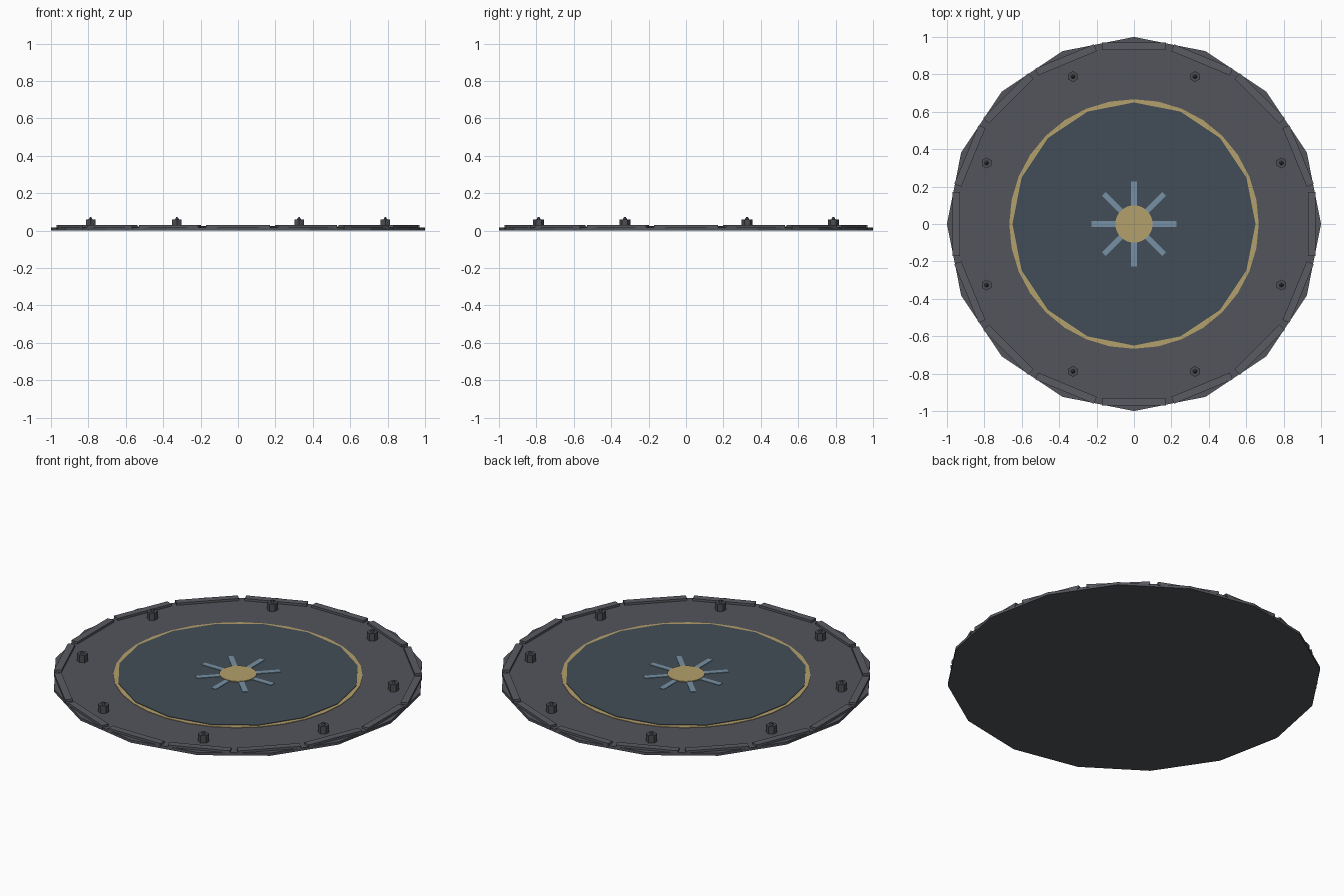
import bpy
from math import sin, cos, pi

if "Cube" in bpy.data.objects:
    bpy.data.objects.remove(bpy.data.objects["Cube"])


def material(name, rgb):
    m = bpy.data.materials.new(name)
    m.diffuse_color = (*rgb, 1)
    m.use_nodes = True
    m.node_tree.nodes["Principled BSDF"].inputs["Base Color"].default_value = m.diffuse_color
    return m


STONE = material("stone", (0.085, 0.09, 0.105))
EDGE = material("edge_stone", (0.10, 0.105, 0.12))
SLATE = material("slate", (0.055, 0.075, 0.095))
GOLD = material("gold", (0.45, 0.35, 0.15))
BLUE = material("blue", (0.18, 0.28, 0.37))
METAL = material("dark_metal", (0.07, 0.075, 0.085))


def finish(name, mat):
    ob = bpy.context.object
    ob.name = name
    ob.data.materials.append(mat)
    return ob


def disc(name, sides, r, z0, z1, mat, x=0, y=0, r_top=None, turn=0):
    bpy.ops.mesh.primitive_cone_add(
        vertices=sides, radius1=r, radius2=r if r_top is None else r_top,
        depth=z1 - z0, location=(x, y, (z0 + z1) / 2), rotation=(0, 0, turn))
    return finish(name, mat)


def radial_box(name, a, r0, r1, width, z0, z1, mat):
    r = (r0 + r1) / 2
    bpy.ops.mesh.primitive_cube_add(
        size=1, location=(r * cos(a), r * sin(a), (z0 + z1) / 2), rotation=(0, 0, a))
    bpy.context.object.scale = (r1 - r0, width, z1 - z0)
    return finish(name, mat)


# Stacked platform layers
disc("base_plate", 16, 1.0, 0, 0.016, STONE)
disc("gold_ring", 32, 0.667, 0.014, 0.019, GOLD)
disc("inner_plate", 16, 0.65, 0.014, 0.022, SLATE)

# Rim blocks, one at each corner of the base
for i in range(16):
    radial_box("rim_block", i * pi / 8, 0.93, 0.97, 0.34, 0.01, 0.029, EDGE)

# Central emblem: eight rays and a hub
for i in range(8):
    radial_box("emblem_ray", i * pi / 4, 0.07, 0.227, 0.03, 0.02, 0.025, BLUE)
disc("emblem_hub", 24, 0.1, 0.02, 0.027, GOLD)

# Bolts with small pointed caps
for i in range(8):
    a = pi / 8 + i * pi / 4
    x, y = 0.853 * cos(a), 0.853 * sin(a)
    disc("bolt", 6, 0.029, 0.014, 0.06, METAL, x, y)
    disc("bolt_cap", 6, 0.012, 0.06, 0.073, METAL, x, y, r_top=0.004)
